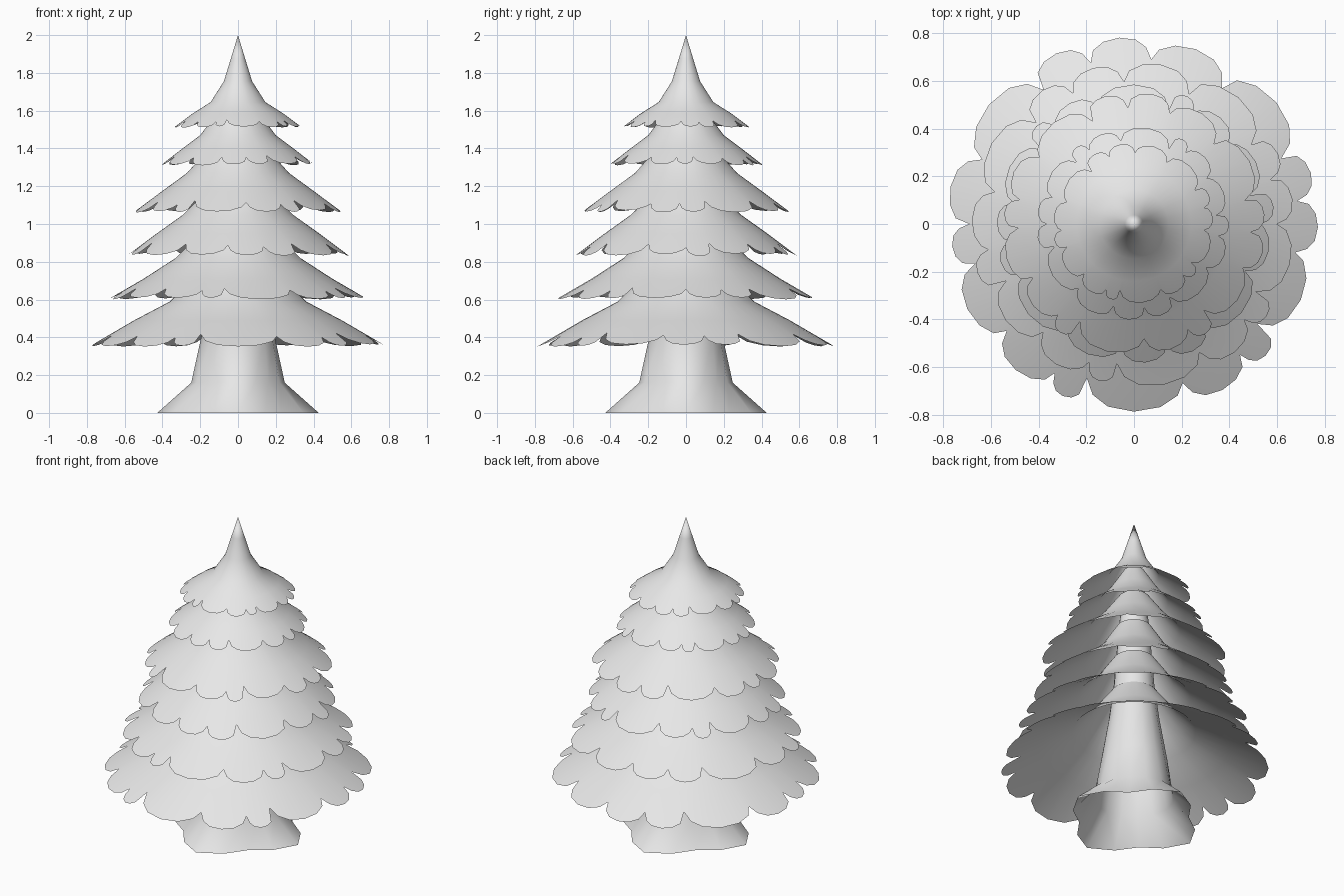
import bpy, bmesh, random
from math import sin, cos, radians

random.seed(4)
cube = bpy.data.objects.get("Cube")
if cube:
    bpy.data.objects.remove(cube)

grey = bpy.data.materials.new("light_grey")
grey.use_nodes = True
COLOUR = (0.8, 0.8, 0.8, 1)
grey.diffuse_color = COLOUR
grey.node_tree.nodes["Principled BSDF"].inputs["Base Color"].default_value = COLOUR


def loft(name, rows, tip=None):
    """Skin closed rings of points, listed bottom to top, with an optional tip."""
    bm = bmesh.new()
    rings = [[bm.verts.new(p) for p in row] for row in rows]
    n = len(rings[0])
    for low, high in zip(rings, rings[1:]):
        for i in range(n):
            j = (i + 1) % n
            bm.faces.new((low[i], low[j], high[j], high[i]))
    if tip:
        top = bm.verts.new(tip)
        for i in range(n):
            bm.faces.new((rings[-1][i], rings[-1][(i + 1) % n], top))
    mesh = bpy.data.meshes.new(name)
    bm.to_mesh(mesh)
    bm.free()
    mesh.materials.append(grey)
    obj = bpy.data.objects.new(name, mesh)
    bpy.context.collection.objects.link(obj)
    bpy.context.view_layer.objects.active = obj
    bpy.ops.object.select_all(action="DESELECT")
    obj.select_set(True)
    bpy.ops.object.shade_smooth_by_angle(angle=radians(50))


def ring(angles, radii, heights):
    return [(r * cos(a), r * sin(a), z) for a, r, z in zip(angles, radii, heights)]


# Trunk: open at the base, flaring into four roots, tapering up inside the tiers
SIDES = 16
angles = [radians(360 * i / SIDES) for i in range(SIDES)]
rows = []
for r, z, flare in [(0.375, 0, 0.14), (0.238, 0.16, 0.04), (0.195, 0.4, 0),
                    (0.15, 0.67, 0), (0.12, 0.9, 0), (0.09, 1.3, 0), (0.05, 1.65, 0)]:
    rows.append(ring(angles, [r * (1 + flare * cos(4 * a)) for a in angles], [z] * SIDES))
loft("trunk", rows)

# Notch directions around the ragged rim, in degrees; one lobe lies between each pair
NOTCHES = [-166, -140, -118, -107, -73, -51, -39, -10, 8, 24, 57, 84, 105, 124, 157, 180]
# Position along a lobe, and how much of the notch depth is cut away there
LOBE = [(0, 1), (0.1, 0.45), (0.26, 0.12), (0.5, 0), (0.74, 0.1), (0.92, 0.4)]


def rim_points(turn):
    points = []
    for i, start in enumerate(NOTCHES):
        width = (NOTCHES[(i + 1) % len(NOTCHES)] - start) % 360
        depth = 0.07 + 0.07 * min(width / 34, 1)
        reach = random.uniform(0, 0.03)
        for u, cut in LOBE:
            points.append((radians(start + turn + u * width), 1 - reach - depth * cut))
    return points


# Branch tiers, bottom to top: profile of radius and height, rim first
TIERS = [
    ([(0.79, 0.35), (0.55, 0.49), (0.36, 0.59), (0.25, 0.7), (0.13, 0.86)], 0),
    ([(0.69, 0.6), (0.5, 0.71), (0.33, 0.82), (0.23, 0.92), (0.12, 1.08)], 10),
    ([(0.59, 0.83), (0.43, 0.95), (0.29, 1.05), (0.2, 1.14), (0.1, 1.3)], 180),
    ([(0.555, 1.06), (0.4, 1.175), (0.27, 1.27), (0.19, 1.36), (0.09, 1.5)], -12),
    ([(0.41, 1.31), (0.3, 1.395), (0.2, 1.47), (0.14, 1.55), (0.06, 1.68)], 172),
    ([(0.34, 1.51), (0.24, 1.585), (0.145, 1.645), (0.075, 1.755), (0.038, 1.875)], 5),
]
for number, (profile, turn) in enumerate(TIERS, 1):
    rim = rim_points(turn)
    angles = [a for a, _ in rim]
    (r0, z0), (r1, z1) = profile[:2]
    # Notches are cut back along the slope of the sheet
    radii = [r0 * f for _, f in rim]
    heights = [z0 + (z1 - z0) * (r0 - r) / (r0 - r1) for r in radii]
    rows = [ring(angles, radii, heights)]
    for r, z in profile[1:]:
        rows.append(ring(angles, [r] * len(rim), [z] * len(rim)))
    loft(f"branch_tier_{number}", rows, (0, 0, 2) if number == len(TIERS) else None)
